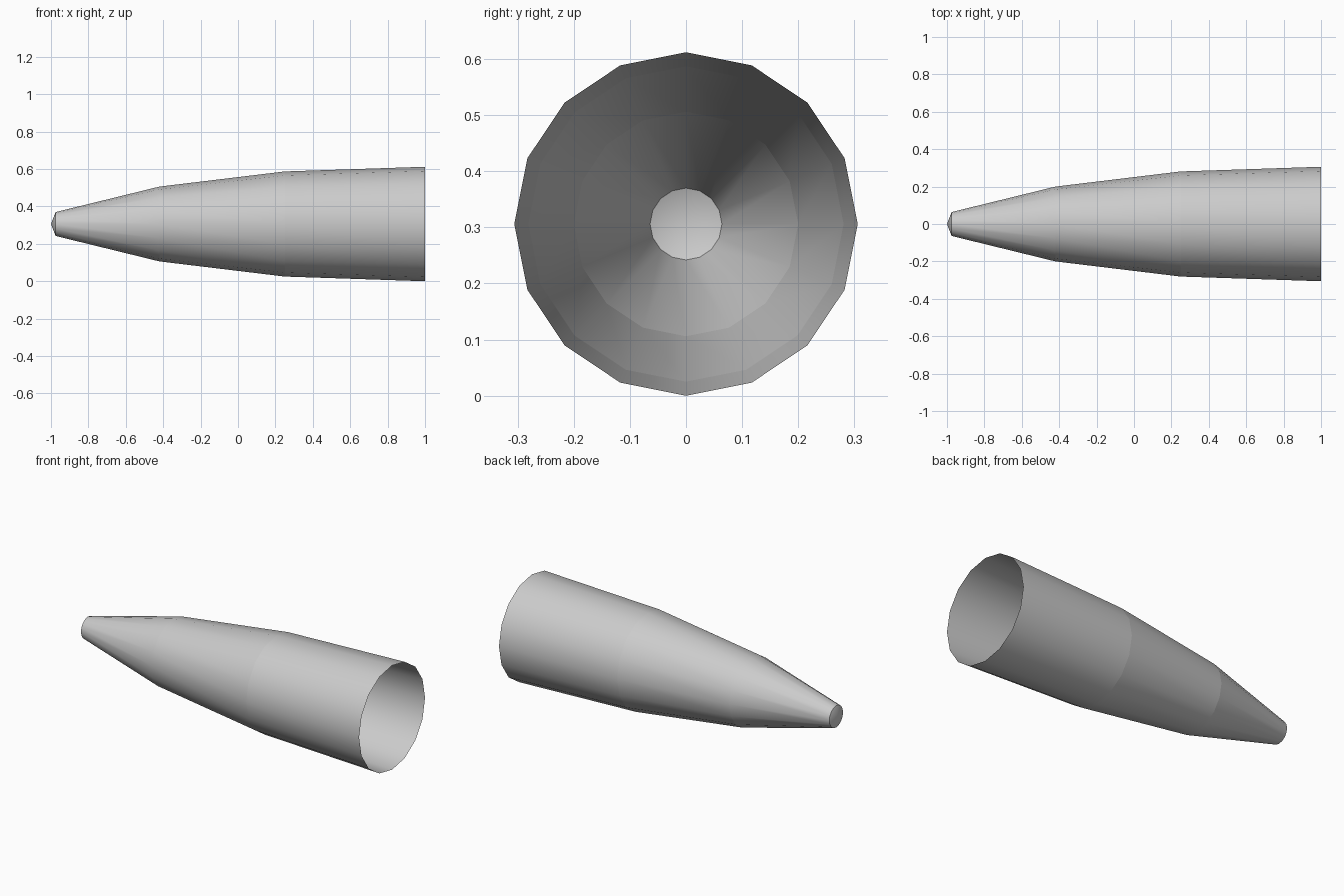
import bpy
import bmesh
from math import tau
from mathutils import Vector

SIDES = 16
CENTRE = Vector((0, 0, 0.306))
# (x, radius) from the pointed nose to the open end
PROFILE = [(-1, 0), (-0.975, 0.064), (-0.42, 0.2), (0.25, 0.281), (1, 0.306)]

cube = bpy.data.objects.get("Cube")
if cube:
    bpy.data.objects.remove(cube, do_unlink=True)

# Plain grey material
grey = bpy.data.materials.new("light_grey")
grey.use_nodes = True
colour = (0.6, 0.6, 0.6, 1)
grey.diffuse_color = colour
for node in grey.node_tree.nodes:
    if node.type == 'BSDF_PRINCIPLED':
        node.inputs["Base Color"].default_value = colour

# Tapered hollow shell, turned around the x axis
bm = bmesh.new()
points = [bm.verts.new(CENTRE + Vector((x, 0, r))) for x, r in PROFILE]
edges = [bm.edges.new(pair) for pair in zip(points, points[1:])]
bmesh.ops.spin(bm, geom=points + edges, cent=CENTRE, axis=(1, 0, 0),
               angle=tau, steps=SIDES)
bmesh.ops.remove_doubles(bm, verts=bm.verts, dist=0.0005)

# Faces point outwards; smooth around, creased at each ring
bm.normal_update()
for face in bm.faces:
    face.smooth = True
    out = face.calc_center_median() - CENTRE
    out.x = 0
    if face.normal.dot(out) < 0:
        face.normal_flip()
for edge in bm.edges:
    a, b = edge.verts
    edge.smooth = abs(a.co.x - b.co.x) > 0.001

mesh = bpy.data.meshes.new("tapered_shell")
bm.to_mesh(mesh)
bm.free()
mesh.materials.append(grey)
shell = bpy.data.objects.new("tapered_shell", mesh)
bpy.context.collection.objects.link(shell)
